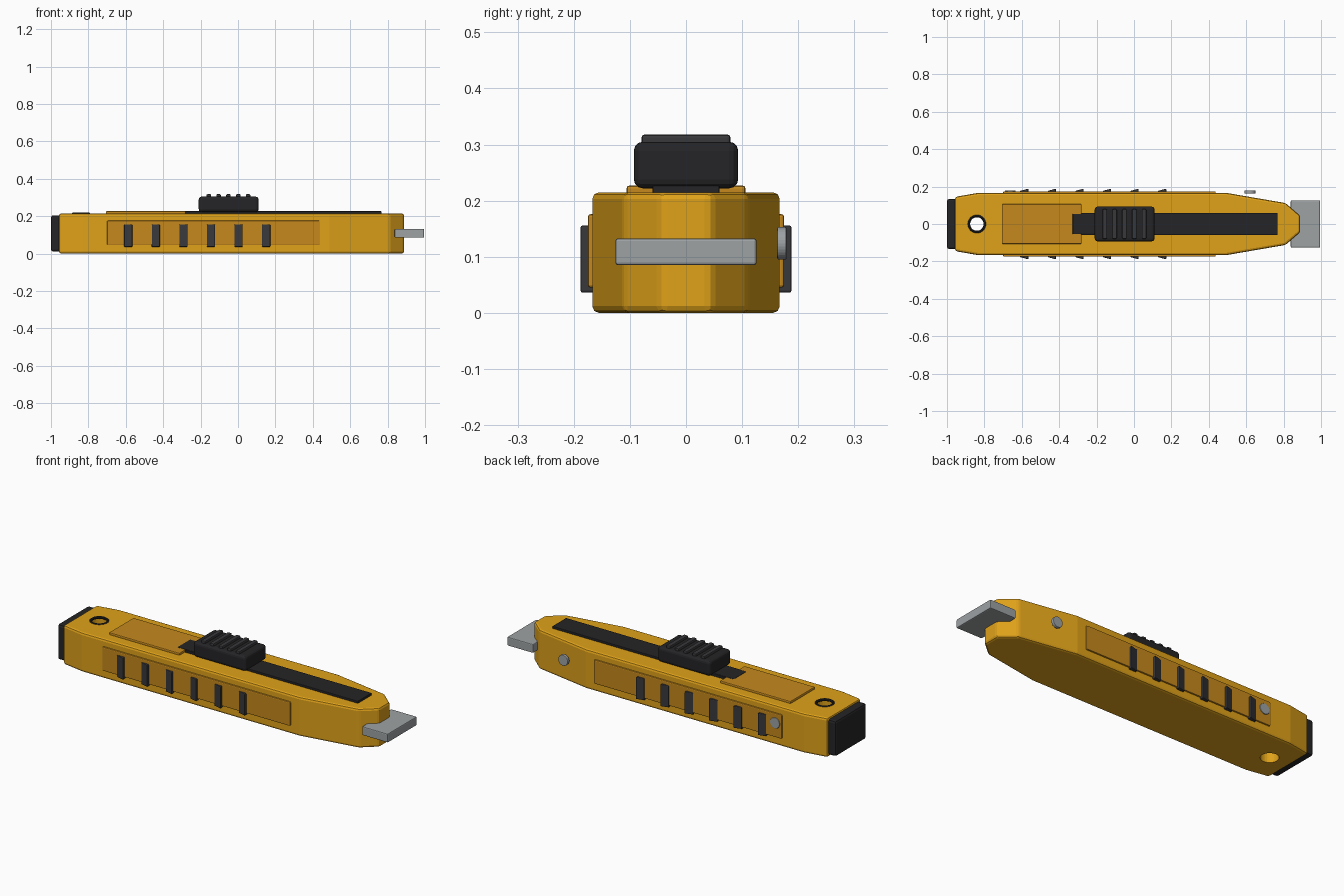
import bpy, bmesh, math
from mathutils import Matrix

if "Cube" in bpy.data.objects:
    bpy.data.objects.remove(bpy.data.objects["Cube"])


def material(name, rgb):
    m = bpy.data.materials.new(name)
    m.diffuse_color = (*rgb, 1)
    m.use_nodes = True
    m.node_tree.nodes["Principled BSDF"].inputs["Base Color"].default_value = m.diffuse_color
    return m


YELLOW = material("yellow_plastic", (0.74, 0.36, 0.01))
AMBER = material("amber_panel", (0.56, 0.25, 0.012))
BLACK = material("black_rubber", (0.018, 0.018, 0.02))
GRIP = material("dark_grip", (0.04, 0.04, 0.045))
STEEL = material("steel", (0.34, 0.36, 0.37))


def finish(name, bm, mat, bevel=0.0, segments=2):
    bmesh.ops.recalc_face_normals(bm, faces=bm.faces)
    me = bpy.data.meshes.new(name)
    bm.to_mesh(me)
    bm.free()
    ob = bpy.data.objects.new(name, me)
    bpy.context.collection.objects.link(ob)
    me.materials.append(mat)
    if bevel:
        b = ob.modifiers.new("bevel", 'BEVEL')
        b.width, b.segments, b.limit_method = bevel, segments, 'ANGLE'
    return ob


def prism(name, outline, z0, z1, mat, bevel=0.0, segments=2):
    """Extrude an xy outline from z0 to z1."""
    bm = bmesh.new()
    face = bm.faces.new([bm.verts.new((x, y, z0)) for x, y in outline])
    ext = bmesh.ops.extrude_face_region(bm, geom=[face])
    verts = [v for v in ext["geom"] if isinstance(v, bmesh.types.BMVert)]
    bmesh.ops.translate(bm, verts=verts, vec=(0, 0, z1 - z0))
    return finish(name, bm, mat, bevel, segments)


def box(name, x, y, z, mat, bevel=0.0, segments=2):
    outline = [(x[0], y[0]), (x[1], y[0]), (x[1], y[1]), (x[0], y[1])]
    return prism(name, outline, z[0], z[1], mat, bevel, segments)


def cylinder(name, r, depth, loc, mat, rot=Matrix(), bevel=0.0):
    bm = bmesh.new()
    bmesh.ops.create_cone(bm, cap_ends=True, segments=32, radius1=r, radius2=r,
                          depth=depth, matrix=Matrix.Translation(loc) @ rot)
    return finish(name, bm, mat, bevel)


# Handle body with tapered nose and a hanging hole
half = [(-0.957, 0.145), (-0.83, 0.167), (0.49, 0.167), (0.81, 0.112), (0.888, 0.045)]
body = prism("body", half + [(x, -y) for x, y in reversed(half)], 0, 0.215, YELLOW, 0.012)
hole = cylinder("hole_cutter", 0.045, 0.6, (-0.84, 0, 0.1), YELLOW)
hole.hide_render = True
cut = body.modifiers.new("hole", 'BOOLEAN')
cut.object, cut.solver = hole, 'EXACT'
bpy.context.view_layer.objects.active = body
for m in list(body.modifiers):
    bpy.ops.object.modifier_apply(modifier=m.name)
bpy.data.objects.remove(hole)

# Ring around the hanging hole
bpy.ops.mesh.primitive_torus_add(major_segments=32, minor_segments=10, major_radius=0.043,
                                 minor_radius=0.007, location=(-0.84, 0, 0.212))
ring = bpy.context.object
ring.name = "hole_ring"
ring.data.materials.append(BLACK)
bpy.ops.object.shade_smooth_by_angle()

# Rear cap, blade and top details
box("end_cap", (-1.0, -0.94), (-0.134, 0.134), (0.011, 0.205), BLACK, 0.012)
box("blade", (0.838, 0.995), (-0.126, 0.126), (0.085, 0.133), STEEL, 0.005)
box("top_panel", (-0.707, -0.28), (-0.106, 0.106), (0.205, 0.227), AMBER, 0.005)
box("slider_track", (-0.282, 0.768), (-0.06, 0.06), (0.205, 0.227), BLACK, 0.003)
box("slider_tongue", (-0.328, -0.1), (-0.055, 0.055), (0.205, 0.229), BLACK, 0.003)

# Thumb slider with ribs
box("slider", (-0.21, 0.11), (-0.093, 0.093), (0.222, 0.305), BLACK, 0.016, 3)
for i in range(5):
    x = -0.156 + 0.0525 * i
    box(f"slider_rib_{i + 1}", (x - 0.012, x + 0.012), (-0.079, 0.079),
        (0.295, 0.318), GRIP, 0.005)

# Side panels and wedge-shaped grip ribs on both sides
for side, s in (("front", -1), ("back", 1)):
    box(f"side_panel_{side}", (-0.7, 0.437), sorted((s * 0.155, s * 0.175)),
        (0.045, 0.176), AMBER, 0.005)
    for i in range(6):
        x = -0.587 + 0.1475 * i
        wedge = [(x - 0.022, s * 0.16), (x + 0.022, s * 0.16),
                 (x + 0.022, s * 0.189), (x - 0.022, s * 0.177)]
        prism(f"grip_rib_{side}_{i + 1}", wedge, 0.036, 0.156, GRIP, 0.004)

# Rivets on the back side
turn = Matrix.Rotation(math.pi / 2, 4, 'X')
for i, x in enumerate((-0.662, 0.62)):
    cylinder(f"rivet_{i + 1}", 0.029, 0.017, (x, 0.171, 0.124), STEEL, turn, 0.003)
